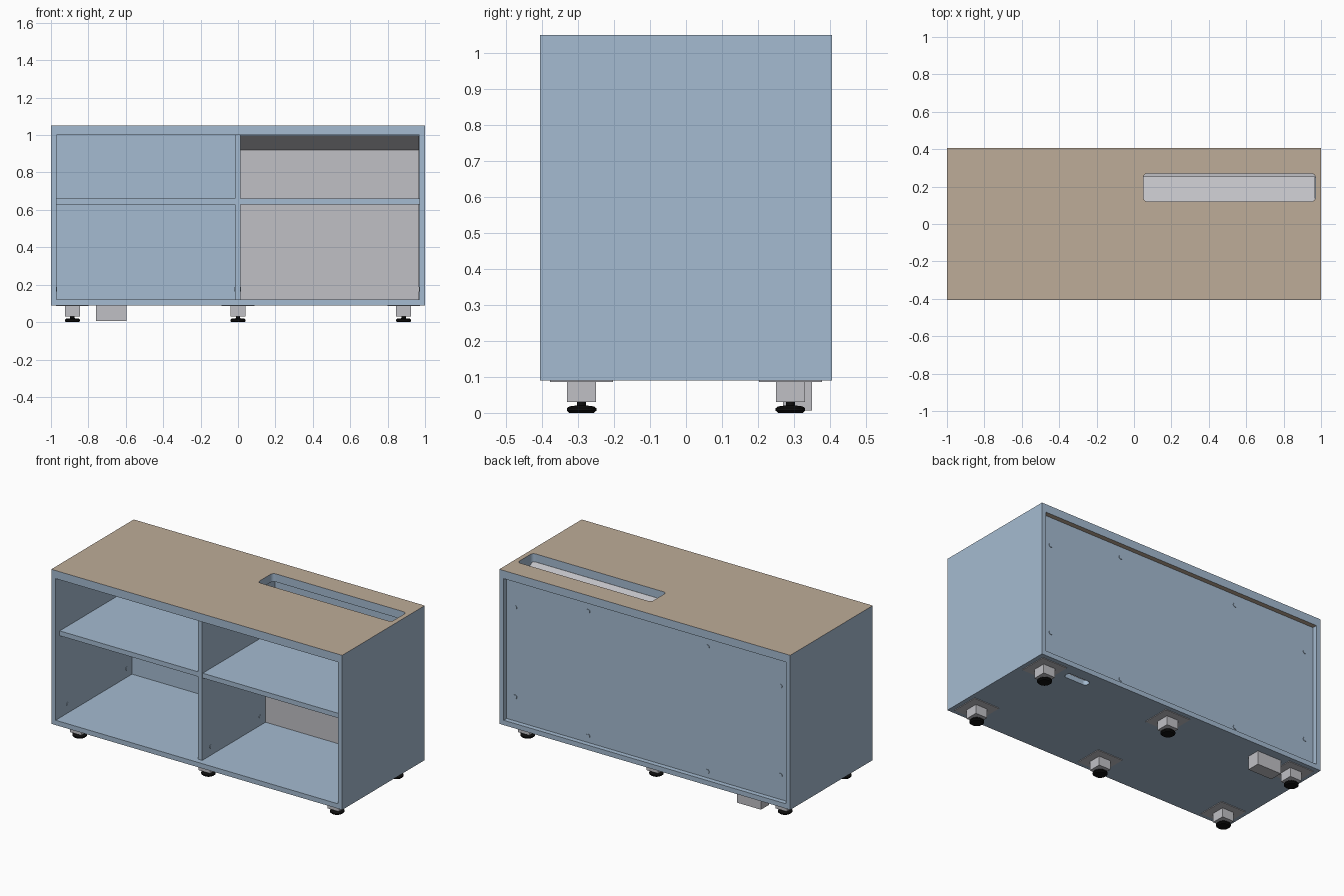
import bpy, bmesh, math
from mathutils import Matrix

if "Cube" in bpy.data.objects:
    bpy.data.objects.remove(bpy.data.objects["Cube"])


def material(name, rgb):
    m = bpy.data.materials.new(name)
    m.diffuse_color = (*rgb, 1)
    m.use_nodes = True
    m.node_tree.nodes["Principled BSDF"].inputs["Base Color"].default_value = m.diffuse_color
    return m


BLUE = material("blue_board", (0.376, 0.497, 0.638))
BROWN = material("brown_laminate", (0.515, 0.413, 0.314))
GREY = material("grey_metal", (0.527, 0.527, 0.558))
BLACK = material("black_rubber", (0.005, 0.005, 0.005))


def finish(name, bm, mat):
    bmesh.ops.recalc_face_normals(bm, faces=bm.faces)
    me = bpy.data.meshes.new(name)
    bm.to_mesh(me)
    bm.free()
    me.materials.append(mat)
    ob = bpy.data.objects.new(name, me)
    bpy.context.collection.objects.link(ob)
    return ob


def box(name, x, y, z, mat):
    """Box from (min, max) ranges."""
    bm = bmesh.new()
    bmesh.ops.create_cube(bm, size=1)
    for v in bm.verts:
        for i, r in enumerate((x, y, z)):
            v.co[i] = r[0] if v.co[i] < 0 else r[1]
    return finish(name, bm, mat)


def disc(name, loc, axis, r, depth, mat, sides=24):
    bm = bmesh.new()
    rot = {"X": Matrix.Rotation(math.pi / 2, 4, "Y"),
           "Y": Matrix.Rotation(math.pi / 2, 4, "X"), "Z": Matrix()}[axis]
    bmesh.ops.create_cone(bm, cap_ends=True, segments=sides, radius1=r, radius2=r,
                          depth=depth, matrix=Matrix.Translation(loc) @ rot)
    return finish(name, bm, mat)


def cut_slot(target, x, y, z, radius):
    """Cut a rounded rectangular hole through a panel."""
    bm = bmesh.new()
    ring = []
    corners = ((x[1], y[1]), (x[0], y[1]), (x[0], y[0]), (x[1], y[0]))
    for k, (cx, cy) in enumerate(corners):
        cx -= radius * (1 if cx == x[1] else -1)
        cy -= radius * (1 if cy == y[1] else -1)
        for s in range(7):
            a = math.radians(90 * k + 15 * s)
            ring.append(bm.verts.new((cx + radius * math.cos(a), cy + radius * math.sin(a), z[0])))
    face = bm.faces.new(ring)
    new = bmesh.ops.extrude_face_region(bm, geom=[face])["geom"]
    for v in new:
        if isinstance(v, bmesh.types.BMVert):
            v.co.z = z[1]
    cutter = finish("slot_cutter", bm, BLUE)
    mod = target.modifiers.new("slot", "BOOLEAN")
    mod.operation, mod.solver, mod.object = "DIFFERENCE", "EXACT", cutter
    bpy.context.view_layer.objects.active = target
    bpy.ops.object.modifier_apply(modifier=mod.name)
    bpy.data.objects.remove(cutter)


D = 0.405          # half depth
BACK = 0.345       # inner face of the back panel
DUCT = 0.25        # front face of the metal duct sheet

# Top board: laminate on the flat faces, blue edges and slot walls
top = box("top_board", (-1, 1), (-D, D), (1.0, 1.05), BLUE)
cut_slot(top, (0.05, 0.97), (0.12, 0.27), (0.9, 1.2), 0.022)
top.data.materials.append(BROWN)
for p in top.data.polygons:
    p.material_index = 1 if abs(p.normal.z) > 0.9 else 0

# Bottom board with cable slot
bottom = box("bottom_board", (-1, 1), (-D, D), (0.09, 0.12), BLUE)
cut_slot(bottom, (0.59, 0.75), (0.29, 0.335), (0.0, 0.2), 0.02)

# Carcass boards
box("left_side", (-1, -0.97), (-D, D), (0.12, 1.0), BLUE)
box("right_side", (0.97, 1), (-D, D), (0.12, 1.0), BLUE)
box("divider", (-0.015, 0.013), (-0.37, BACK), (0.12, 1.0), BLUE)
box("back_panel", (-0.97, 0.97), (BACK, 0.375), (0.12, 1.0), BLUE)
box("left_shelf", (-0.97, -0.015), (-0.365, BACK), (0.63, 0.66), BLUE)
box("right_shelf", (0.013, 0.97), (-0.365, DUCT), (0.63, 0.66), BLUE)

# Bent metal sheet: floor flange, upright, sloped deflector under the slot
outer = [(0.285, 0.121), (DUCT, 0.121), (DUCT, 0.92), (0.112, 0.998)]
inner = [(0.119, 0.999), (DUCT + 0.004, 0.923), (DUCT + 0.004, 0.126), (0.285, 0.126)]
bm = bmesh.new()
sides = [[bm.verts.new((x, y, z)) for y, z in outer + inner] for x in (0.014, 0.969)]
for s in sides:
    bm.faces.new(s)
for i in range(8):
    j = (i + 1) % 8
    bm.faces.new((sides[0][i], sides[0][j], sides[1][j], sides[1][i]))
finish("duct_sheet", bm, GREY)

# Screw caps on the back panel
for sx in (-1, 1):
    for x, z in ((0.912, 0.825), (0.912, 0.27), (0.41, 0.935), (0.41, 0.16)):
        disc("back_screw", (sx * x, 0.375, z), "Y", 0.013, 0.006, BLUE)

# Connector caps on the inner walls
for x in (-0.97, -0.015, 0.013, 0.97):
    for y in (-0.285, 0.295 if x < 0 else 0.2):
        disc("wall_connector", (x, y, 0.175), "X", 0.012, 0.005, BLUE)

# Levelling feet
for x in (-0.885, 0, 0.885):
    for y in (-0.29, 0.29):
        box("foot_plate", (x - 0.087, x + 0.087), (y - 0.087, y + 0.087), (0.086, 0.0905), GREY)
        box("foot_block", (x - 0.04, x + 0.04), (y - 0.04, y + 0.04), (0.03, 0.087), GREY)
        disc("foot_stem", (x, y, 0.025), "Z", 0.012, 0.02, BLACK)
        # Pad turned from a short profile
        bm = bmesh.new()
        prof = [(0.001, 0.0), (0.034, 0.0), (0.041, 0.006), (0.041, 0.013), (0.034, 0.018), (0.001, 0.022)]
        vs = [bm.verts.new((r, 0, z)) for r, z in prof]
        es = [bm.edges.new(e) for e in zip(vs, vs[1:])]
        bmesh.ops.spin(bm, geom=vs + es, axis=(0, 0, 1), cent=(0, 0, 0),
                       angle=2 * math.pi, steps=28)
        bmesh.ops.remove_doubles(bm, verts=bm.verts, dist=0.0005)
        bmesh.ops.translate(bm, verts=bm.verts, vec=(x, y, 0))
        finish("foot_pad", bm, BLACK)

# Power supply box hung under the bottom board
box("power_box", (-0.76, -0.595), (0.27, 0.35), (0.006, 0.0905), GREY)
